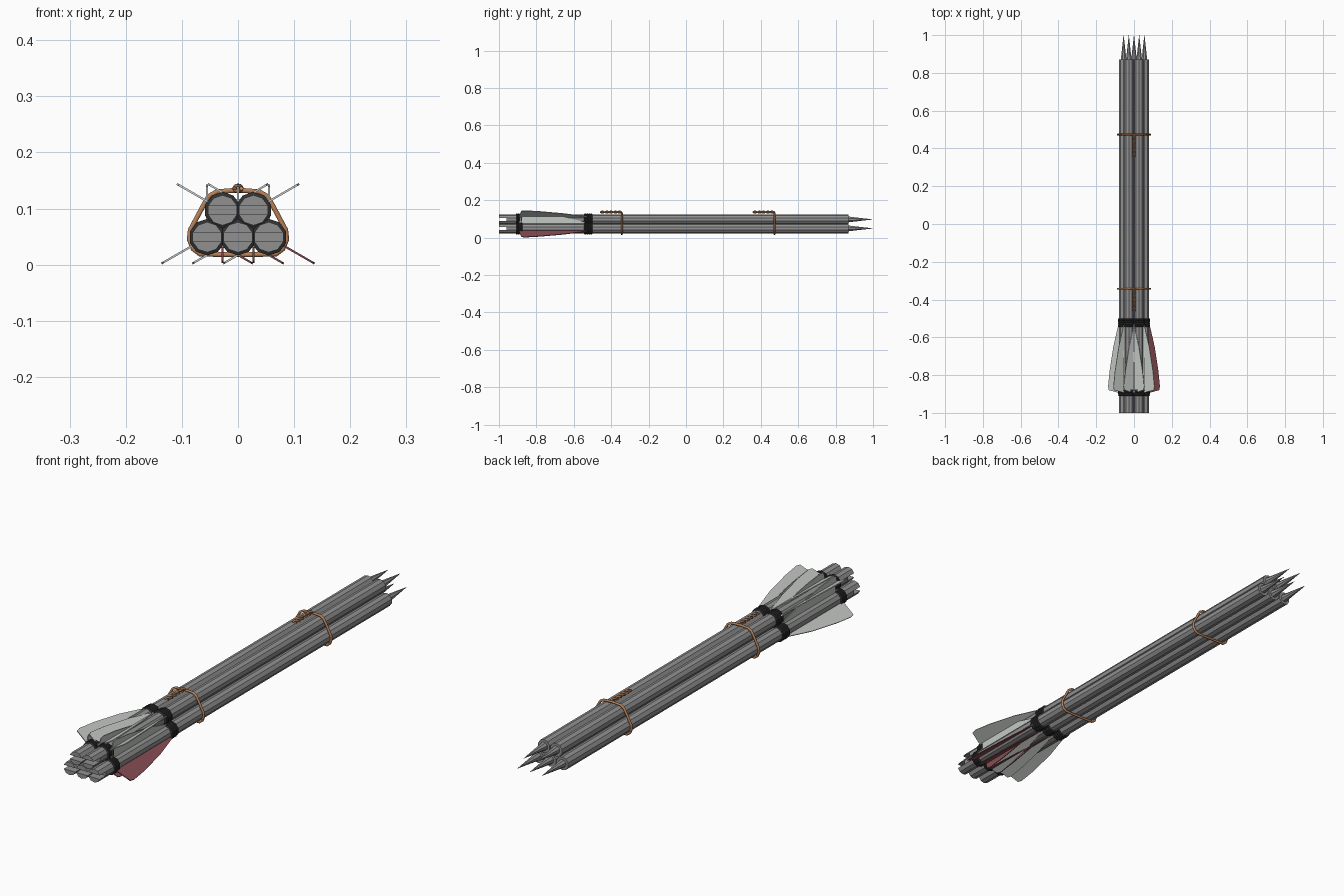
import bpy, bmesh, math
from mathutils import Vector, Matrix

if "Cube" in bpy.data.objects:
    bpy.data.objects.remove(bpy.data.objects["Cube"])


def material(name, rgb):
    m = bpy.data.materials.new(name)
    m.diffuse_color = (*rgb, 1)
    m.use_nodes = True
    m.node_tree.nodes["Principled BSDF"].inputs["Base Color"].default_value = m.diffuse_color
    return m


GREY = material("grey_wood", (0.28, 0.28, 0.28))
DARK = material("dark_thread", (0.03, 0.03, 0.03))
PALE = material("pale_feather", (0.56, 0.59, 0.56))
RED = material("red_feather", (0.24, 0.075, 0.085))
ROPE = material("tan_rope", (0.48, 0.22, 0.10))

SIDES, R = 10, 0.027


def finish(bm, name, mat):
    bmesh.ops.recalc_face_normals(bm, faces=bm.faces)
    mesh = bpy.data.meshes.new(name)
    bm.to_mesh(mesh)
    bm.free()
    mesh.materials.append(mat)
    ob = bpy.data.objects.new(name, mesh)
    bpy.context.collection.objects.link(ob)
    return ob


def lathe(bm, profile, cx, cz, sides=SIDES):
    """Rings of (y, radius) joined along the y axis, capped at both ends."""
    rings = []
    for y, r in profile:
        angs = [2 * math.pi * (i + 0.5) / sides for i in range(sides)]
        rings.append([bm.verts.new((cx + r * math.cos(a), y, cz + r * math.sin(a))) for a in angs])
    for a, b in zip(rings, rings[1:]):
        for i in range(sides):
            j = (i + 1) % sides
            bm.faces.new((a[i], a[j], b[j], b[i]))
    bm.faces.new(rings[0])
    bm.faces.new(rings[-1])


def prism(bm, pts, offset):
    """Solid from a flat outline swept by an offset."""
    a = [bm.verts.new(p) for p in pts]
    b = [bm.verts.new(Vector(p) + Vector(offset)) for p in pts]
    bm.faces.new(a)
    bm.faces.new(b)
    for i in range(len(a)):
        j = (i + 1) % len(a)
        bm.faces.new((a[i], a[j], b[j], b[i]))


def shaft(cx, cz):
    bm = bmesh.new()
    lathe(bm, [(-0.96, R), (0.87, R)], cx, cz)
    # two nock prongs either side of the string slot
    for s in (1, -1):
        pts = [(cx + 0.0255, -1, cz + s * 0.008)]
        for k in range(5):
            a = math.radians(18 + 36 * k)
            pts.append((cx + R * math.cos(a), -1, cz + s * R * math.sin(a)))
        pts.append((cx - 0.0255, -1, cz + s * 0.008))
        prism(bm, pts, (0, 0.04, 0))
    finish(bm, "arrow_shaft", GREY)


def tip(cx, cz):
    bm = bmesh.new()
    lathe(bm, [(0.86, 0.018), (0.90, 0.0125), (1.0, 0.0004)], cx, cz, 8)
    finish(bm, "arrow_tip", GREY)


def binding(cx, cz, y0, y1):
    # ridged thread wrapping
    n = 4
    step = (y1 - y0) / n
    prof = [(y0, R)]
    for k in range(n):
        prof += [(y0 + step * (k + 0.25), 0.0325), (y0 + step * (k + 0.75), 0.0325),
                 (y0 + step * (k + 1), 0.0285)]
    bm = bmesh.new()
    lathe(bm, prof, cx, cz)
    finish(bm, "thread_binding", DARK)


FIN = [(-0.52, 0.022), (-0.54, 0.033), (-0.65, 0.062), (-0.78, 0.085),
       (-0.86, 0.094), (-0.88, 0.090), (-0.895, 0.022)]


def feather(cx, cz, deg, mat):
    a = math.radians(deg)
    d = Vector((math.cos(a), 0, math.sin(a)))
    n = Vector((-math.sin(a), 0, math.cos(a))) * 0.0018
    c = Vector((cx, 0, cz))
    bm = bmesh.new()
    prism(bm, [c + d * r + Vector((0, y, 0)) - n for y, r in FIN], n * 2)
    finish(bm, "feather", mat)


def rope(name, pts, radius, cyclic):
    cu = bpy.data.curves.new(name, "CURVE")
    cu.dimensions = "3D"
    cu.bevel_depth = radius
    cu.bevel_resolution = 1
    cu.use_fill_caps = True
    sp = cu.splines.new("POLY")
    sp.points.add(len(pts) - 1)
    for p, co in zip(sp.points, pts):
        p.co = (*co, 1)
    sp.use_cyclic_u = cyclic
    ob = bpy.data.objects.new(name, cu)
    cu.materials.append(ROPE)
    bpy.context.collection.objects.link(ob)


# five arrows: three below, two above
LOW, HIGH = 0.049, 0.097
arrows = [(-0.055, LOW, 90), (0, LOW, 90), (0.055, LOW, 90),
          (-0.0275, HIGH, 30), (0.0275, HIGH, 30)]
for cx, cz, first in arrows:
    shaft(cx, cz)
    tip(cx, cz)
    binding(cx, cz, -0.545, -0.50)
    binding(cx, cz, -0.91, -0.875)
    for k in range(3):
        deg = first - 120 * k
        feather(cx, cz, deg, RED if deg in (-30, -90) else PALE)

# rope loops around the bundle, each with a twisted tail on top
half = [(0.012, 0.132), (0.038, 0.130), (0.052, 0.122), (0.061, 0.107), (0.085, 0.062),
        (0.087, 0.045), (0.080, 0.028), (0.068, 0.019), (0.03, 0.018)]
outline = half + [(-x, z) for x, z in reversed(half)]
for y in (-0.343, 0.473):
    rope("rope_loop", [(x, y, z) for x, z in outline], 0.005, True)
    for phase in (0, math.pi):
        pts = []
        for i in range(37):
            t = i / 36
            a = phase + t * 5 * math.pi
            pts.append((0.006 * math.cos(a), y - 0.115 * t, 0.136 + 0.0045 * math.sin(a)))
        rope("twisted_rope_tail", pts, 0.004, False)
